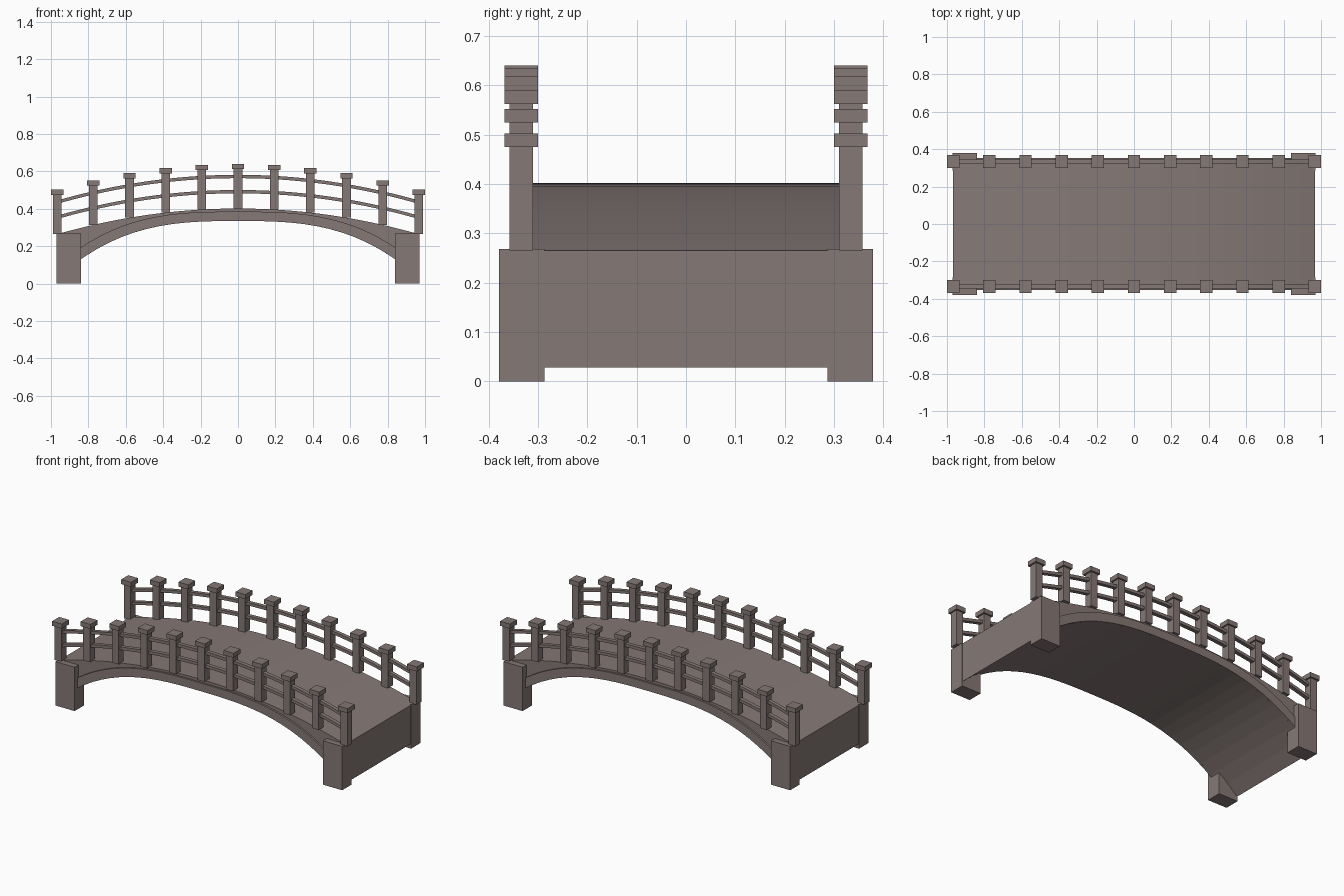
import bpy, bmesh

if "Cube" in bpy.data.objects:
    bpy.data.objects.remove(bpy.data.objects["Cube"])

stone = bpy.data.materials.new("warm grey stone")
stone.diffuse_color = (0.235, 0.192, 0.182, 1)
stone.use_nodes = True
stone.node_tree.nodes["Principled BSDF"].inputs["Base Color"].default_value = stone.diffuse_color

END = 0.967      # half length of the span
SEG = 28


def deck(x):
    return 0.402 - 0.138 * (x / 0.97) ** 2


def under(x):
    return 0.335 - 0.31 * (abs(x) / 0.97) ** 2.9


def ring_top(x):
    return under(x) + 0.05 + 0.013 * (x / 0.84) ** 2


def finish(name, bm):
    bmesh.ops.recalc_face_normals(bm, faces=bm.faces)
    me = bpy.data.meshes.new(name)
    bm.to_mesh(me)
    bm.free()
    me.materials.append(stone)
    ob = bpy.data.objects.new(name, me)
    bpy.context.collection.objects.link(ob)
    return ob


def box(name, x0, x1, y0, y1, z0, z1):
    bm = bmesh.new()
    bmesh.ops.create_cube(bm, size=1)
    for v in bm.verts:
        v.co.x = x1 if v.co.x > 0 else x0
        v.co.y = y1 if v.co.y > 0 else y0
        v.co.z = z1 if v.co.z > 0 else z0
    return finish(name, bm)


def curved_beam(name, low, high, half, y0, y1):
    """Sweep a rectangle along x between two height functions."""
    bm = bmesh.new()
    rings = []
    for i in range(SEG + 1):
        x = half * (2 * i / SEG - 1)
        rings.append([bm.verts.new(p) for p in (
            (x, y0, low(x)), (x, y1, low(x)), (x, y1, high(x)), (x, y0, high(x)))])
    for a, b in zip(rings, rings[1:]):
        for k in range(4):
            n = (k + 1) % 4
            bm.faces.new((a[k], a[n], b[n], b[k]))
    bm.faces.new(rings[0])
    bm.faces.new(rings[-1])
    return finish(name, bm)


# Arched deck, solid down to the vault
curved_beam("arched_deck", under, deck, END, -0.342, 0.342)

for side, s in (("front", -1), ("back", 1)):
    def span(a, b):
        return sorted((s * a, s * b))

    # Raised arch ring on the side face
    curved_beam(side + "_arch_ring", under, ring_top, 0.86, *span(0.342, 0.353))

    # Corner piers
    for end, e in (("left", -1), ("right", 1)):
        xs = sorted((e * 0.84, e * 0.97))
        box(f"{side}_{end}_pier", *xs, *span(0.287, 0.379), 0, 0.268)

    # Two curved handrails
    for label, h in (("lower", 0.09), ("upper", 0.171)):
        curved_beam(f"{side}_{label}_rail",
                    lambda x: deck(x) + h - 0.009,
                    lambda x: deck(x) + h + 0.009,
                    0.955, *span(0.322, 0.346))

    # Posts with square caps
    for i in range(11):
        x = (i - 5) * 0.1934
        z = deck(x)
        box(f"{side}_post_{i}", x - 0.023, x + 0.023, *span(0.31, 0.358),
            z, z + 0.215)
        box(f"{side}_post_cap_{i}", x - 0.033, x + 0.033, *span(0.30, 0.368),
            z + 0.21, z + 0.238)
